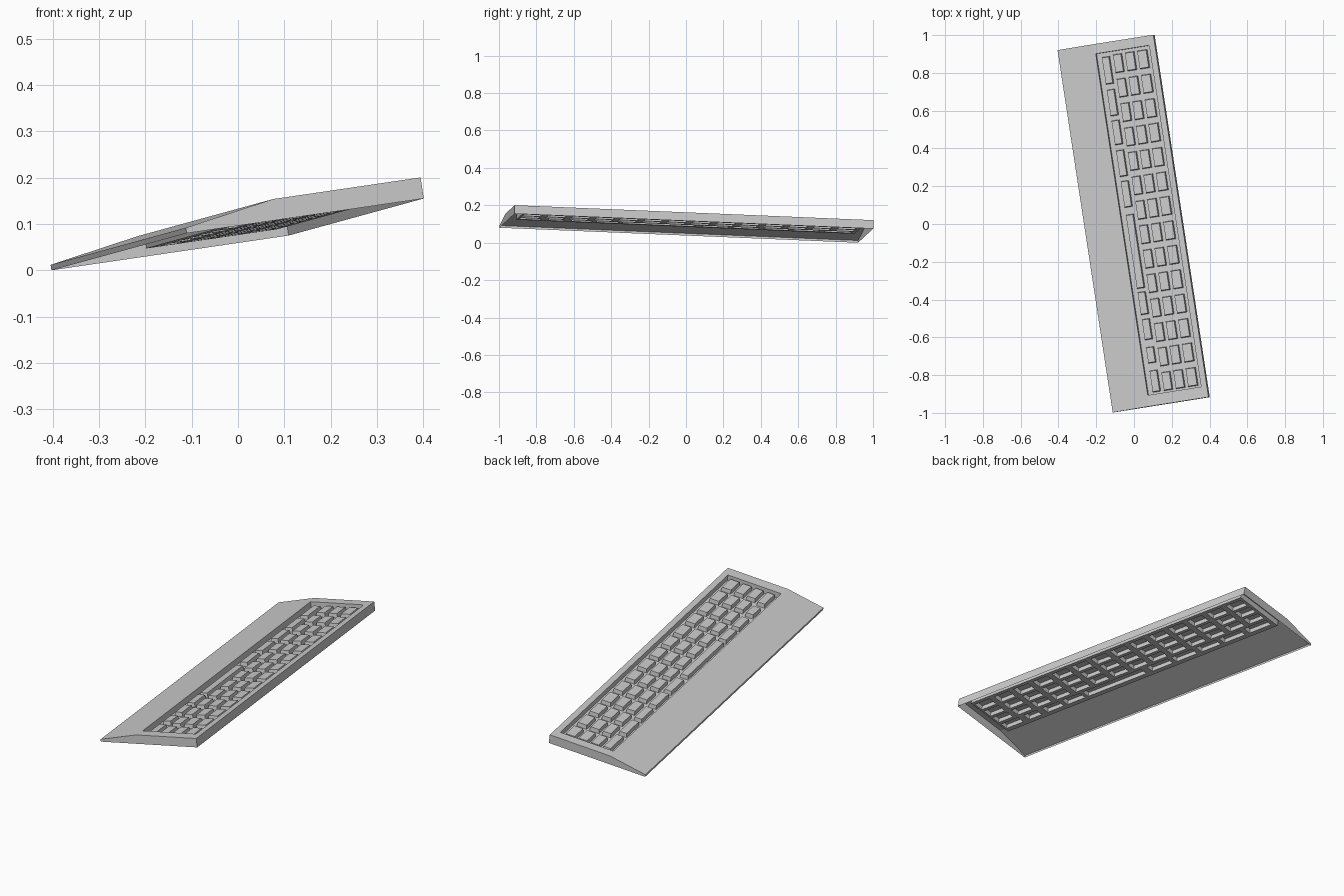
import bpy, bmesh
from mathutils import Vector, Matrix

if "Cube" in bpy.data.objects:
    bpy.data.objects.remove(bpy.data.objects["Cube"])

# Tilted frame: local x = across, local y = along (0 .. -L), local z = thickness
long_axis = Vector((-0.292, 1.918, -0.08))
L = long_axis.length
u = long_axis.normalized()
v = Vector((0.512, 0.083, 0.075))
v = (v - u * v.dot(u)).normalized()
n = v.cross(u)
FRAME = Matrix((v, u, n)).transposed().to_4x4()
FRAME.translation = Vector((-0.403, 0.92, 0.0))

W, LIP, TOP, RIDGE = 0.524, 0.012, 0.046, 0.198
HX0, HX1, HY0, HY1 = 0.204, 0.493, -L + 0.06, -0.052
FLOOR, KEY_TOP, TAPER = 0.016, 0.037, 0.003


def face(bm, pts):
    bm.faces.new([bm.verts.new(p) for p in pts])


def flat(bm, x0, x1, y0, y1, z):
    face(bm, [(x0, y0, z), (x1, y0, z), (x1, y1, z), (x0, y1, z)])


def ring(x0, x1, y0, y1, z):
    return [(x0, y0, z), (x1, y0, z), (x1, y1, z), (x0, y1, z)]


def walls(bm, low, high):
    for i in range(4):
        j = (i + 1) % 4
        face(bm, [low[i], low[j], high[j], high[i]])


def finish(bm, name):
    bmesh.ops.remove_doubles(bm, verts=bm.verts, dist=1e-5)
    me = bpy.data.meshes.new(name)
    bm.to_mesh(me)
    bm.free()
    ob = bpy.data.objects.new(name, me)
    ob.matrix_world = FRAME
    bpy.context.collection.objects.link(ob)


# Case: open-bottomed shell with wrist slope, end walls and key opening
bm = bmesh.new()
profile = [(0, 0), (W, 0), (W, TOP), (RIDGE, TOP), (0, LIP)]
face(bm, [(x, -L, z) for x, z in profile])
face(bm, [(x, 0, z) for x, z in reversed(profile)])
face(bm, [(0, 0, 0), (0, -L, 0), (0, -L, LIP), (0, 0, LIP)])
face(bm, [(W, -L, 0), (W, 0, 0), (W, 0, TOP), (W, -L, TOP)])
face(bm, [(0, -L, LIP), (RIDGE, -L, TOP), (RIDGE, 0, TOP), (0, 0, LIP)])
outer = ring(RIDGE, W, -L, 0, TOP)
inner = ring(HX0, HX1, HY0, HY1, TOP)
walls(bm, outer, inner)
walls(bm, inner, ring(HX0, HX1, HY0, HY1, FLOOR))
finish(bm, "case")

# Key columns: across-range and list of along-ranges measured from the far end
wide = [(.075, .22), (.25, .39), (.415, .545), (.575, .715), (.74, .88),
        (.92, 1.315), (1.335, 1.455), (1.48, 1.59), (1.63, 1.715), (1.755, 1.87)]
even = [(.07 + .131 * i, .168 + .131 * i) for i in range(14)]
columns = [(.229, .272, wide), (.290, .338, even),
           (.354, .405, even), (.421, .475, even)]

# Tray floor with openings under each key, and hollow key caps
floor, keys = bmesh.new(), bmesh.new()
x_prev = HX0
for x0, x1, spans in columns:
    flat(floor, x_prev, x0, HY0, HY1, FLOOR)
    y_prev = HY1
    for s0, s1 in spans:
        flat(floor, x0, x1, -s0, y_prev, FLOOR)
        y_prev = -s1
        low = ring(x0, x1, -s1, -s0, FLOOR)
        t = TAPER
        high = ring(x0 + t, x1 - t, -s1 + t, -s0 - t, KEY_TOP)
        walls(keys, low, high)
        face(keys, high)
    flat(floor, x0, x1, HY0, y_prev, FLOOR)
    x_prev = x1
flat(floor, x_prev, HX1, HY0, HY1, FLOOR)
finish(floor, "key_tray")
finish(keys, "keys")
